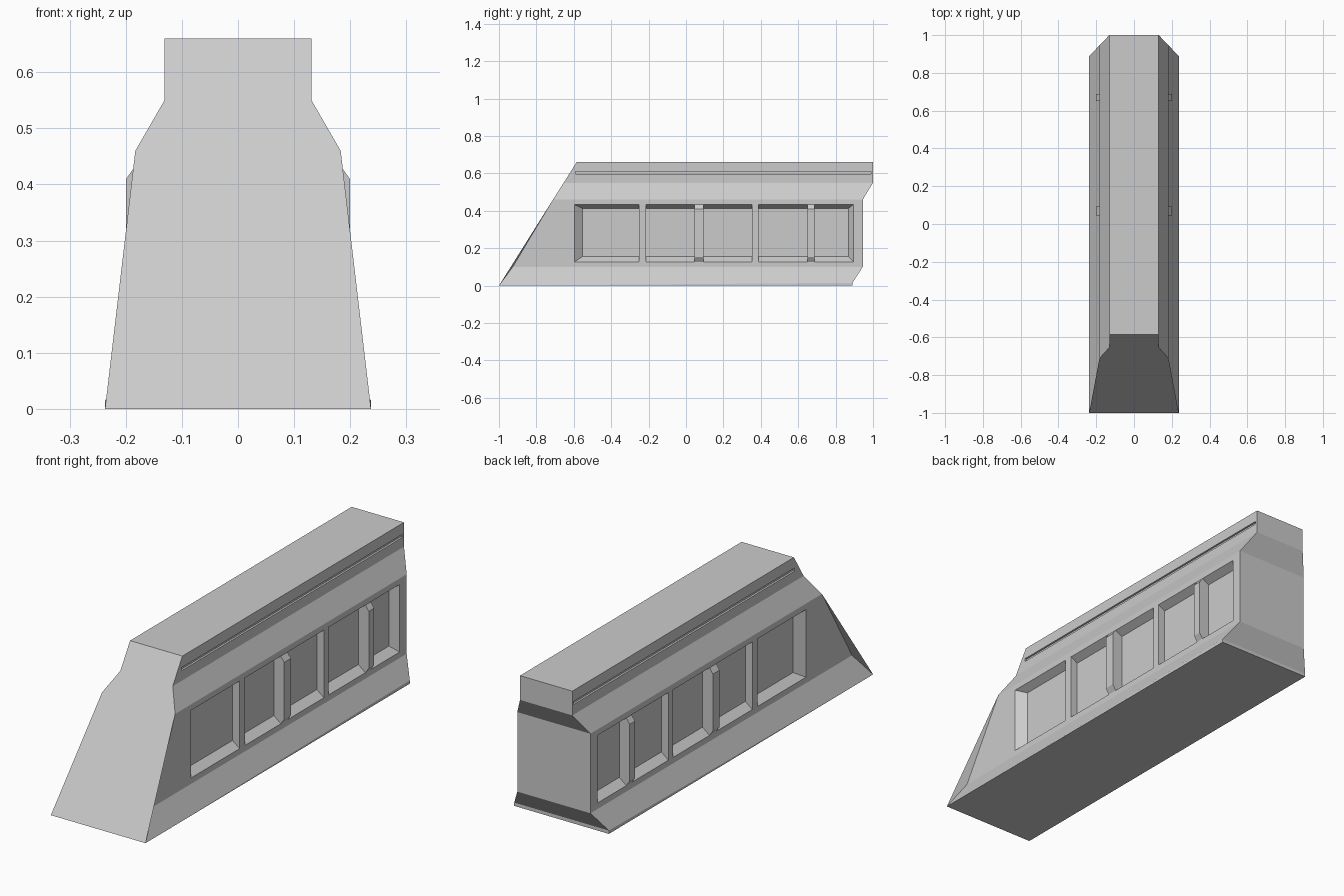
import bpy, bmesh

if "Cube" in bpy.data.objects:
    bpy.data.objects.remove(bpy.data.objects["Cube"])

def finish(bm, name):
    bmesh.ops.remove_doubles(bm, verts=bm.verts, dist=1e-5)
    bmesh.ops.recalc_face_normals(bm, faces=bm.faces)
    me = bpy.data.meshes.new(name)
    bm.to_mesh(me)
    bm.free()
    ob = bpy.data.objects.new(name, me)
    bpy.context.collection.objects.link(ob)
    return ob

def add_frustum(bm, inner, outer):
    """Hexahedron between two (x, y0, y1, z0, z1) rectangles."""
    loops = []
    for x, y0, y1, z0, z1 in (inner, outer):
        loops.append([bm.verts.new((x, y, z)) for y, z in
                      ((y0, z0), (y1, z0), (y1, z1), (y0, z1))])
    a, b = loops
    bm.faces.new(a)
    bm.faces.new(b)
    for i in range(4):
        j = (i + 1) % 4
        bm.faces.new((a[i], a[j], b[j], b[i]))

def mirror_x(bm):
    geom = bm.verts[:] + bm.edges[:] + bm.faces[:]
    dup = bmesh.ops.duplicate(bm, geom=geom)["geom"]
    for v in dup:
        if isinstance(v, bmesh.types.BMVert):
            v.co.x *= -1

def cut(target, cutter):
    mod = target.modifiers.new("cut", 'BOOLEAN')
    mod.operation = 'DIFFERENCE'
    mod.solver = 'EXACT'
    mod.object = cutter
    bpy.context.view_layer.objects.active = target
    bpy.ops.object.modifier_apply(modifier=mod.name)
    bpy.data.objects.remove(cutter, do_unlink=True)

# Wall body: stepped section, (half width, z, y) at the front and back ends
front = [(.237, 0, -1), (.237, 0, -1), (.183, .10, -.926),
         (.183, .46, -.711), (.131, .55, -.654), (.131, .66, -.585)]
back = [(.237, 0, .89), (.237, .015, .89), (.183, .10, .945),
        (.183, .46, .945), (.131, .55, 1), (.131, .66, 1)]
bm = bmesh.new()
ring = lambda pts, s: [bm.verts.new((s * x, y, z)) for x, z, y in pts]
fl, fr, bl, br = ring(front, -1), ring(front, 1), ring(back, -1), ring(back, 1)
for i in range(5):
    for f, b in ((fl, bl), (fr, br)):
        bm.faces.new((f[i], b[i], b[i + 1], f[i + 1]))
    bm.faces.new((bl[i], br[i], br[i + 1], bl[i + 1]))
for i, j in ((1, 3), (3, 4), (4, 5)):
    bm.faces.new((fl[i], fr[i], fr[j], fl[j]))
for f in (fl, fr):
    bm.faces.new((f[1], f[2], f[3]))
bm.faces.new((fl[0], fr[0], br[0], bl[0]))
bm.faces.new((fl[5], fr[5], br[5], bl[5]))
wall = finish(bm, "wall_body")

# Long bevelled recess on both sides
D = .035
T = .01 / D
outer = (.193, -.597 - .043 * T, .895 + .027 * T, .127 - .028 * T, .433 + .02 * T)
bm = bmesh.new()
add_frustum(bm, (.183 - D, -.554, .868, .155, .413), outer)
mirror_x(bm)
cut(wall, finish(bm, "recess_cutter"))

# Thin groove below the top edge
bm = bmesh.new()
add_frustum(bm, (.122, -.59, .99, .596, .61), (.15, -.59, .99, .596, .61))
mirror_x(bm)
cut(wall, finish(bm, "groove_cutter"))

# Dividers: two flush, two standing proud with chamfered ends
bm = bmesh.new()
for y0, y1, proud in ((-.25, -.213, 0), (.045, .093, 1),
                      (.353, .387, 0), (.65, .688, 1)):
    add_frustum(bm, (.14, y0, y1, .127, .433), (.183, y0, y1, .127, .433))
    if proud:
        add_frustum(bm, (.183, y0, y1, .127, .433), (.2, y0, y1, .152, .409))
mirror_x(bm)
finish(bm, "recess_dividers")
